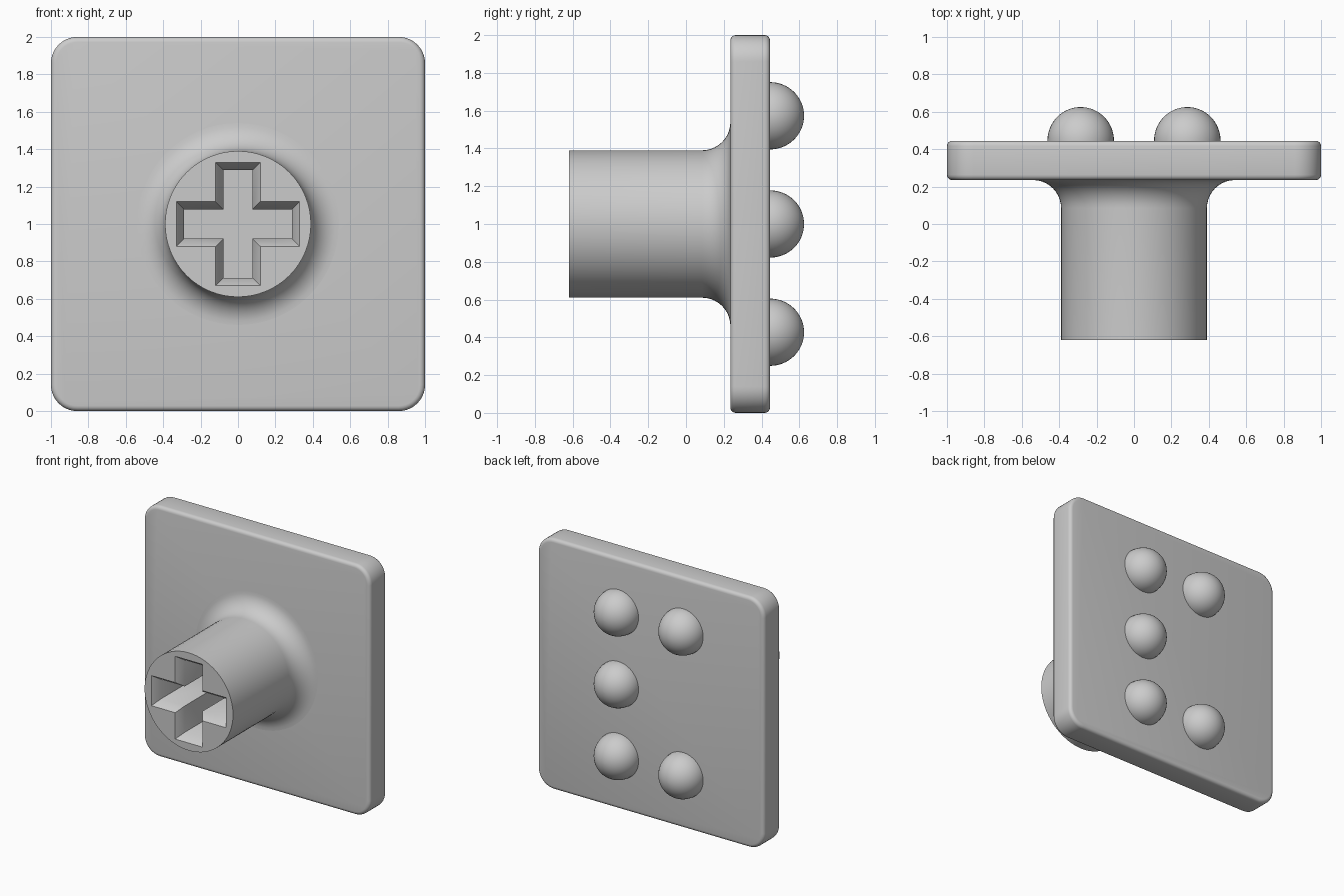
import bpy, bmesh
from math import sin, cos, pi, radians

if "Cube" in bpy.data.objects:
    bpy.data.objects.remove(bpy.data.objects["Cube"])

FRONT, BACK, MID = 0.235, 0.445, 1.0      # plate faces (y) and centre height
TIP, STEM_R, FILLET = -0.62, 0.39, 0.15   # stem

grey = bpy.data.materials.new("light grey")
grey.use_nodes = True
colour = (0.6, 0.6, 0.6, 1)
grey.diffuse_color = colour
grey.node_tree.nodes["Principled BSDF"].inputs["Base Color"].default_value = colour


def finish(name, bm, location=(0, 0, 0)):
    bmesh.ops.recalc_face_normals(bm, faces=bm.faces[:])
    mesh = bpy.data.meshes.new(name)
    bm.to_mesh(mesh)
    bm.free()
    mesh.materials.append(grey)
    obj = bpy.data.objects.new(name, mesh)
    obj.location = location
    bpy.context.collection.objects.link(obj)
    return obj


def smooth(obj):
    bpy.ops.object.select_all(action="DESELECT")
    obj.select_set(True)
    bpy.context.view_layer.objects.active = obj
    bpy.ops.object.shade_smooth_by_angle(angle=radians(35))


def loft(rings):
    """Skin closed rings of points and cap both ends."""
    bm = bmesh.new()
    loops = [[bm.verts.new(p) for p in ring] for ring in rings]
    n = len(loops[0])
    for a, b in zip(loops, loops[1:]):
        for i in range(n):
            j = (i + 1) % n
            bm.faces.new((a[i], a[j], b[j], b[i]))
    bm.faces.new(loops[0])
    bm.faces.new(loops[-1])
    return bm


def lathe(profile, segments=64):
    """Turn (radius, y) points around the y axis."""
    angles = [2 * pi * i / segments for i in range(segments)]
    return loft([[(r * cos(a), y, r * sin(a)) for a in angles] for r, y in profile])


def cross(y, grow):
    """Plus-shaped ring in the xz plane."""
    w, l = 0.078 + grow, 0.288 + grow
    quarter = [(l, -w), (l, w), (w, w)]
    points = []
    for _ in range(4):
        points += quarter
        quarter = [(-z, x) for x, z in quarter]
    return [(x, y, z) for x, z in points]


# Plate: rounded corners, then softened front and back rims
bm = bmesh.new()
bmesh.ops.create_cube(bm, size=1)
bmesh.ops.scale(bm, vec=(2, BACK - FRONT, 2), verts=bm.verts)
corners = [e for e in bm.edges if abs(e.verts[0].co.y - e.verts[1].co.y) > 0.1]
bmesh.ops.bevel(bm, geom=corners, offset=0.14, segments=10, profile=0.5, affect="EDGES")
rims = [e for e in bm.edges if abs(e.verts[0].co.y - e.verts[1].co.y) < 0.01]
bmesh.ops.bevel(bm, geom=rims, offset=0.028, segments=4, profile=0.5, affect="EDGES")
smooth(finish("plate", bm, (0, (FRONT + BACK) / 2, MID)))

# Stem: round post flaring into the plate
profile = [(STEM_R, TIP)]
for i in range(11):
    a = pi / 2 * i / 10
    profile.append((STEM_R + FILLET * (1 - cos(a)), FRONT - FILLET * (1 - sin(a))))
profile.append((STEM_R + FILLET, FRONT + 0.05))
stem = finish("stem", lathe(profile), (0, 0, MID))

# Chamfered cross socket cut into the tip
chamfer, depth = 0.06, 0.55
cutter = finish("socket_cutter", loft([
    cross(TIP - chamfer, 0.084), cross(TIP + chamfer, 0), cross(TIP + depth, 0)]),
    (0, 0, MID))
cutter.hide_render = True
cut = stem.modifiers.new("socket", "BOOLEAN")
cut.operation, cut.solver, cut.object = "DIFFERENCE", "EXACT", cutter
bpy.context.view_layer.objects.active = stem
bpy.ops.object.modifier_apply(modifier=cut.name)
bpy.data.objects.remove(cutter)
smooth(stem)

# Domes on the back: three on the left column, two on the right
arc = [(0.178 * cos(a), 0.18 * sin(a)) for a in [pi / 2 * i / 16 for i in range(16)]]
arc = [(arc[0][0], -0.02)] + arc + [(0.002, 0.18)]
for side, x, rows in (("left", 0.285, (-1, 0, 1)), ("right", -0.285, (-1, 1))):
    for row in rows:
        level = ("lower", "middle", "upper")[row + 1]
        smooth(finish(f"dome_{side}_{level}", lathe(arc, 40),
                      (x, BACK, MID + 0.573 * row)))
